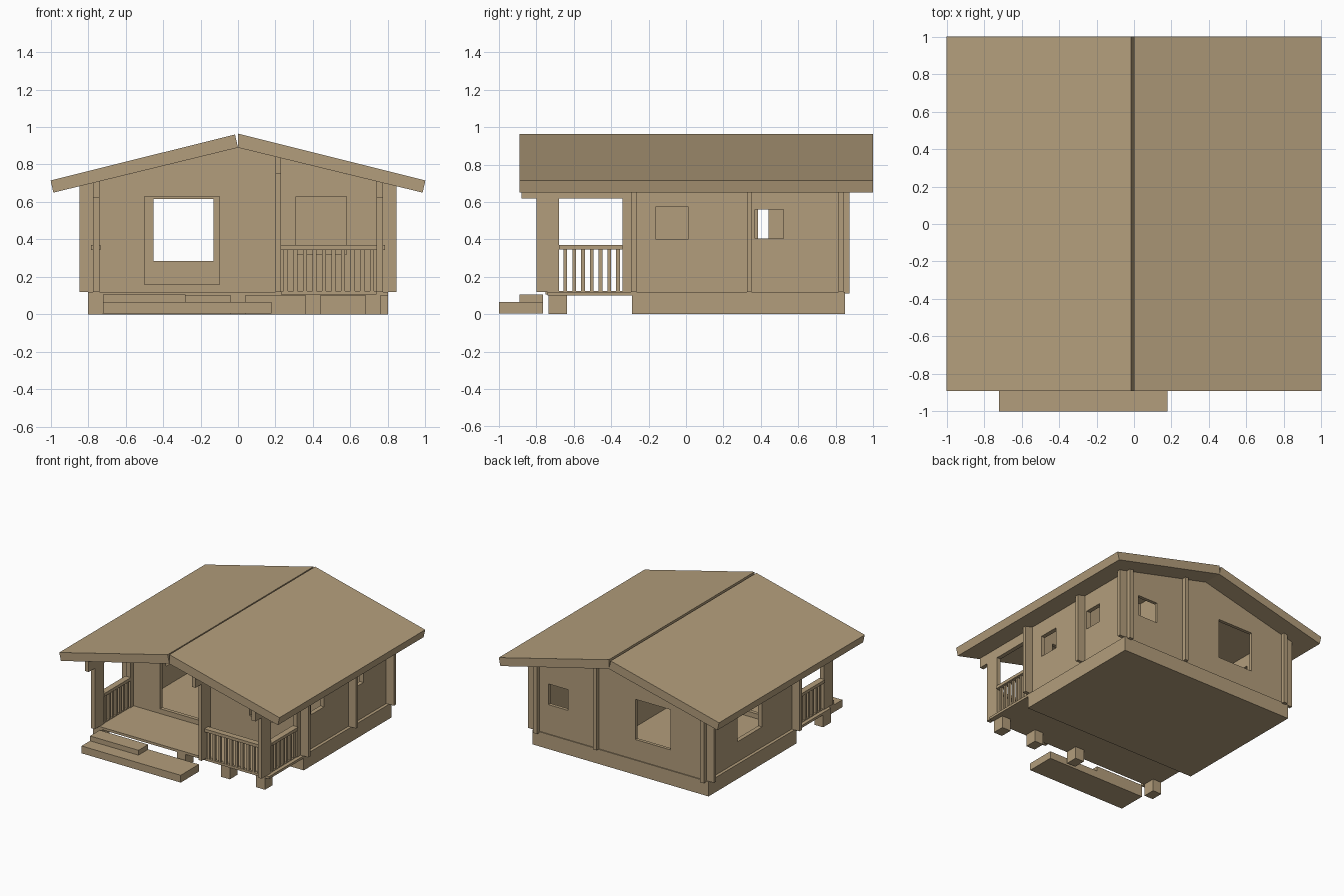
import bpy
import bmesh
from mathutils import Vector

if "Cube" in bpy.data.objects:
    bpy.data.objects.remove(bpy.data.objects["Cube"])

wood = bpy.data.materials.new("tan wood")
TAN = (0.45, 0.34, 0.20, 1)
wood.use_nodes = True
wood.diffuse_color = TAN
wood.node_tree.nodes["Principled BSDF"].inputs["Base Color"].default_value = TAN


def prism(name, profile, y0, y1):
    """Extrude an (x, z) outline from y0 to y1."""
    bm = bmesh.new()
    face = bm.faces.new([bm.verts.new((x, y0, z)) for x, z in profile])
    ext = bmesh.ops.extrude_face_region(bm, geom=[face])
    verts = [v for v in ext["geom"] if isinstance(v, bmesh.types.BMVert)]
    bmesh.ops.translate(bm, verts=verts, vec=Vector((0, y1 - y0, 0)))
    bmesh.ops.recalc_face_normals(bm, faces=bm.faces)
    mesh = bpy.data.meshes.new(name)
    bm.to_mesh(mesh)
    bm.free()
    mesh.materials.append(wood)
    obj = bpy.data.objects.new(name, mesh)
    bpy.context.collection.objects.link(obj)
    return obj


def box(name, x0, x1, y0, y1, z0, z1):
    return prism(name, [(x0, z0), (x1, z0), (x1, z1), (x0, z1)], y0, y1)


def under(x):
    """Height of the roof underside."""
    return 0.89 - 0.2437 * abs(x)


def under_roof(name, x0, x1, y0, y1, z0):
    """Solid from z0 up to the roof underside."""
    ridge = [(0, under(0))] if x0 < 0 < x1 else []
    return prism(name, [(x0, z0), (x1, z0), (x1, under(x1))] + ridge + [(x0, under(x0))], y0, y1)


def cut(obj, *extent):
    """Cut a box-shaped opening through a wall."""
    cutter = box("opening_cutter", *extent)
    cutter.hide_render = True
    mod = obj.modifiers.new("opening", "BOOLEAN")
    mod.operation = "DIFFERENCE"
    mod.solver = "EXACT"
    mod.object = cutter
    bpy.context.view_layer.objects.active = obj
    bpy.ops.object.modifier_apply(modifier=mod.name)
    bpy.data.objects.remove(cutter)


FLOOR = 0.12
IN, OUT = 0.74, 0.775      # side wall faces
MID0, MID1 = 0.2, 0.23     # middle wall faces

# base and porch deck
box("foundation", -0.8, 0.8, -0.29, 0.85, 0, FLOOR)
box("porch_deck", -0.8, 0.8, -0.74, -0.29, 0.10, FLOOR)
for i, x in enumerate((-0.76, 0, 0.4, 0.72)):
    box(f"porch_footing_{i + 1}", x - 0.04, x + 0.04, -0.735, -0.635, 0, 0.10)

# entrance steps
box("lower_step", -0.72, 0.18, -1, -0.765, 0.005, 0.065)
box("upper_step", -0.72, -0.28, -0.89, -0.765, 0.065, 0.105)

# gable walls with projecting log ends
front = under_roof("front_wall", -0.845, 0.845, -0.295, -0.265, FLOOR)
cut(front, -0.5, -0.1, -0.4, -0.2, 0.16, 0.63)
cut(front, 0.31, 0.58, -0.4, -0.2, 0.32, 0.63)
back = under_roof("back_wall", -0.845, 0.845, 0.815, 0.842, FLOOR)
cut(back, -0.45, -0.13, 0.7, 0.9, 0.285, 0.615)
cut(back, 0.48, 0.66, 0.7, 0.9, 0.36, 0.53)

# side walls
left = under_roof("left_wall", IN, OUT, -0.34, 0.875, FLOOR - 0.01)
cut(left, 0.7, 0.9, -0.16, 0.01, 0.40, 0.575)
cut(left, 0.7, 0.9, 0.37, 0.52, 0.405, 0.56)
right = under_roof("right_wall", -OUT, -IN, -0.34, 0.875, FLOOR - 0.01)
cut(right, -0.9, -0.7, 0.12, 0.44, 0.285, 0.615)

# inner walls
middle = under_roof("middle_wall", MID0, MID1, -0.28, 0.875, FLOOR)
cut(middle, 0.1, 0.3, 0.385, 0.6, FLOOR + 0.01, 0.6)
under_roof("cross_wall", MID0, 0.845, 0.325, 0.35, FLOOR)

# porch posts and the beams they carry
for name, x0, x1, z in (("left", IN, OUT, 0.62), ("middle", MID0, MID1, 0.75), ("right", -OUT, -IN, 0.62)):
    box(f"{name}_porch_post", x0, x1, -0.80, -0.68, FLOOR, z)
    under_roof(f"{name}_porch_beam", x0, x1, -0.88, -0.29, z)

# side railings
for name, s in (("left", 1), ("right", -1)):
    def rail(part, a, b, y0, y1, z0, z1):
        box(f"{name}_{part}", min(s * a, s * b), max(s * a, s * b), y0, y1, z0, z1)
    rail("top_rail", 0.735, 0.785, -0.68, -0.34, 0.345, 0.37)
    rail("bottom_rail", 0.745, 0.77, -0.68, -0.34, 0.105, 0.125)
    for i in range(7):
        y = -0.645 + i * 0.047
        rail(f"baluster_{i + 1}", 0.747, 0.767, y - 0.01, y + 0.01, FLOOR, 0.345)

# front railing
box("front_top_rail", MID1, IN, -0.765, -0.715, 0.345, 0.37)
box("front_bottom_rail", MID1, IN, -0.752, -0.728, 0.105, 0.125)
for i in range(10):
    x = 0.255 + i * 0.051
    box(f"front_baluster_{i + 1}", x - 0.011, x + 0.011, -0.75, -0.73, FLOOR, 0.345)

# roof slabs meeting in a narrow groove at the ridge
prism("left_roof_slab", [(0, 0.89), (0.985, 0.65), (1, 0.715), (0, 0.965)], -0.89, 1)
prism("right_roof_slab", [(0, 0.89), (-0.985, 0.65), (-1, 0.715), (-0.016, 0.96)], -0.89, 1)
